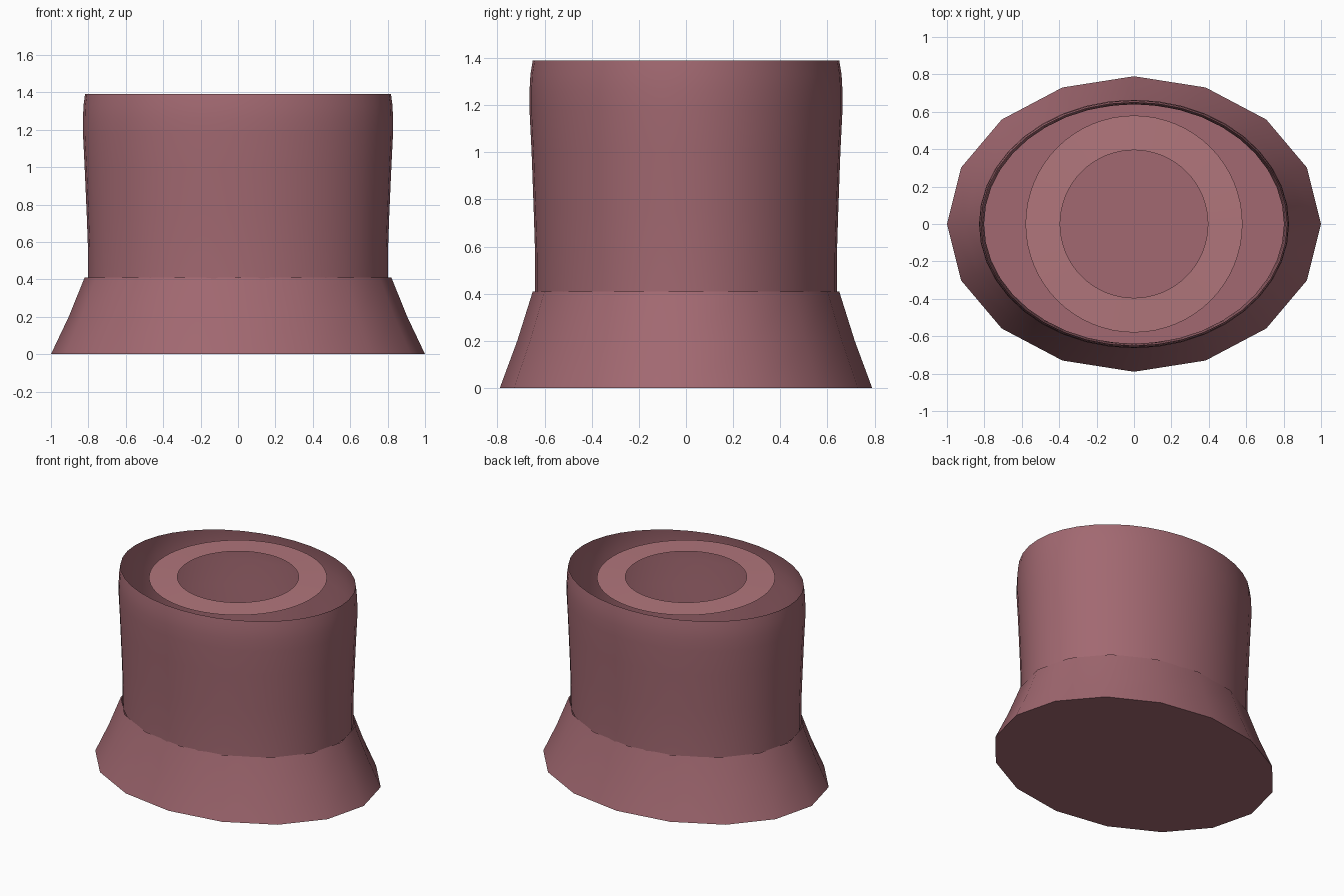
import bpy, bmesh, math

if "Cube" in bpy.data.objects:
    bpy.data.objects.remove(bpy.data.objects["Cube"])


def material(name, color):
    m = bpy.data.materials.new(name)
    m.diffuse_color = color
    m.use_nodes = True
    m.node_tree.nodes["Principled BSDF"].inputs["Base Color"].default_value = m.diffuse_color
    return m


def loft(name, rings, sides, mat, cap_bottom=False):
    """Skin elliptical rings given as (radius_x, radius_y, z)."""
    bm = bmesh.new()
    loops = []
    for rx, ry, z in rings:
        loops.append([bm.verts.new((rx * math.cos(2 * math.pi * i / sides),
                                    ry * math.sin(2 * math.pi * i / sides), z))
                      for i in range(sides)])
    for a, b in zip(loops, loops[1:]):
        for i in range(sides):
            j = (i + 1) % sides
            bm.faces.new((a[i], a[j], b[j], b[i]))
    if cap_bottom:
        bm.faces.new(loops[0][::-1])
    mesh = bpy.data.meshes.new(name)
    bm.to_mesh(mesh)
    bm.free()
    mesh.materials.append(mat)
    obj = bpy.data.objects.new(name, mesh)
    bpy.context.collection.objects.link(obj)
    bpy.ops.object.select_all(action='DESELECT')
    obj.select_set(True)
    bpy.context.view_layer.objects.active = obj
    bpy.ops.object.shade_smooth_by_angle(angle=math.radians(35))
    return obj


rose = material("rose", (0.36, 0.14, 0.165, 1))
light_rose = material("light_rose", (0.44, 0.18, 0.2, 1))

# Flared low-poly foot, closed underneath
loft("flared_base", [(1.0, 0.79, 0), (0.905, 0.716, 0.2), (0.82, 0.65, 0.41)],
     16, rose, cap_bottom=True)

# Hollow oval body, slightly bulging near the open rim
loft("body", [(0.802, 0.64, 0.40), (0.802, 0.64, 0.56), (0.809, 0.646, 0.75),
              (0.82, 0.655, 1.0), (0.829, 0.664, 1.18), (0.829, 0.664, 1.26),
              (0.826, 0.66, 1.33), (0.818, 0.65, 1.39)], 40, rose)

# Flat round ring in the mouth
loft("top_ring", [(0.58, 0.58, 1.375), (0.395, 0.395, 1.38)], 64, light_rose)
